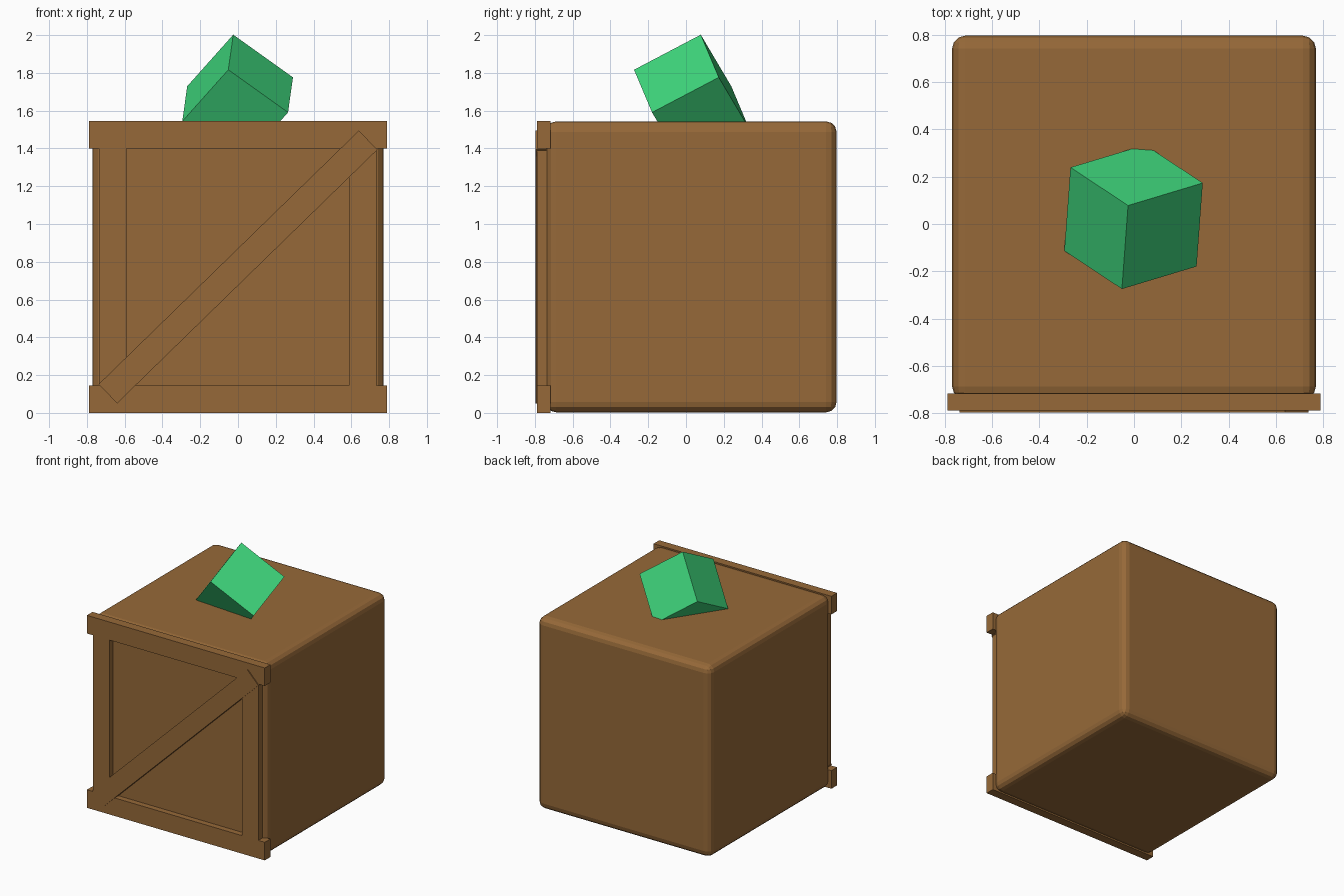
import bpy, math
from mathutils import Vector, Matrix

if "Cube" in bpy.data.objects:
    bpy.data.objects.remove(bpy.data.objects["Cube"])


def material(name, rgb):
    m = bpy.data.materials.new(name)
    m.diffuse_color = (*rgb, 1)
    m.use_nodes = True
    m.node_tree.nodes["Principled BSDF"].inputs["Base Color"].default_value = m.diffuse_color
    return m


wood = material("brown wood", (0.305, 0.141, 0.040))
green = material("bright green", (0.050, 0.680, 0.205))


def box(name, lo, hi, mat):
    lo, hi = Vector(lo), Vector(hi)
    bpy.ops.mesh.primitive_cube_add(size=1, location=(lo + hi) / 2)
    ob = bpy.context.object
    ob.name = name
    ob.scale = hi - lo
    bpy.ops.object.transform_apply(location=False, rotation=False, scale=True)
    ob.data.materials.append(mat)
    return ob


# Crate body with rounded edges
body = box("crate_body", (-0.77, -0.742, 0.003), (0.77, 0.797, 1.543), wood)
bev = body.modifiers.new("rounded edges", 'BEVEL')
bev.width = 0.055
bev.segments = 3

# Front frame: two rails and two stiles, flush at the front
FRONT = -0.789
for name, z in (("bottom_rail", 0.0), ("top_rail", 1.4)):
    box(name, (-0.79, FRONT, z), (0.79, -0.717, z + 0.145), wood)
for name, x in (("left_stile", -0.663), ("right_stile", 0.66)):
    box(name, (x - 0.073, FRONT, 0.14), (x + 0.073, -0.735, 1.405), wood)

# Diagonal brace, slightly proud of the frame
brace = box("diagonal_brace", (-0.962, -0.797, 0.702), (0.962, -0.738, 0.843), wood)
brace.rotation_euler.y = -math.atan2(1.345, 1.38)

# Tilted green cube half sunk into the lid
cube = box("green_cube", (-0.2, -0.2, -0.2), (0.2, 0.2, 0.2), green)
a = Vector((0.315, 0.095, -0.225)).normalized()
b = Vector((-0.245, 0.16, -0.27))
b = (b - a * a.dot(b)).normalized()
rot = Matrix((a, b, a.cross(b))).transposed().to_4x4()
cube.matrix_world = Matrix.Translation((-0.002, 0.03, 1.66)) @ rot
